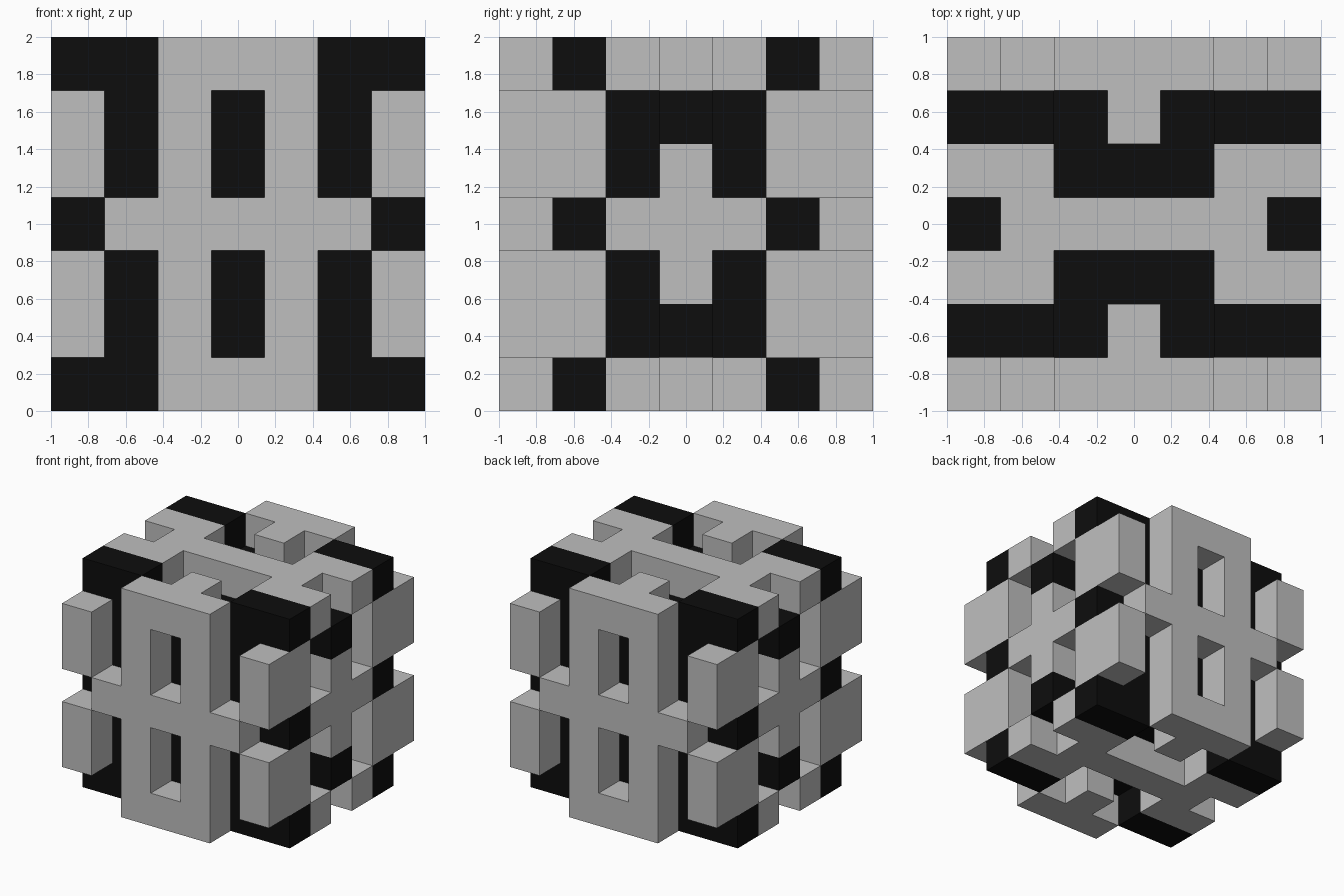
import bpy, bmesh
from mathutils import Vector

cube = bpy.data.objects.get("Cube")
if cube:
    bpy.data.objects.remove(cube, do_unlink=True)

N = 7            # cells along each side
U = 2.0 / N      # cell size


def material(name, rgb):
    m = bpy.data.materials.new(name)
    m.use_nodes = True
    col = (*rgb, 1.0)
    m.diffuse_color = col
    bsdf = next(n for n in m.node_tree.nodes if n.type == 'BSDF_PRINCIPLED')
    bsdf.inputs["Base Color"].default_value = col
    bsdf.inputs["Roughness"].default_value = 0.7
    return m


GREY = material("light grey", (0.52, 0.52, 0.52))
BLACK = material("black", (0.004, 0.004, 0.004))


def box(xs, ys, zs):
    """All cells in inclusive index ranges."""
    return {(x, y, z) for x in range(xs[0], xs[1] + 1)
            for y in range(ys[0], ys[1] + 1) for z in range(zs[0], zs[1] + 1)}


def mirror(cells, axis):
    """Reflect cells through the middle of the grid along one axis."""
    return {tuple(N - 1 - v if i == axis else v for i, v in enumerate(c)) for c in cells}


def build(name, cells, mat):
    """Closed solid made of the outer faces of a set of cells."""
    bm = bmesh.new()
    for c in cells:
        for axis in range(3):
            for side in (0, 1):
                near = list(c)
                near[axis] += 2 * side - 1
                if tuple(near) in cells:
                    continue
                a, b = (axis + 1) % 3, (axis + 2) % 3
                corners = []
                for da, db in ((0, 0), (1, 0), (1, 1), (0, 1)):
                    p = Vector(c)
                    p[axis] += side
                    p[a] += da
                    p[b] += db
                    corners.append(bm.verts.new(p * U - Vector((1, 1, 0))))
                bm.faces.new(corners if side else corners[::-1])
    bmesh.ops.remove_doubles(bm, verts=bm.verts[:], dist=1e-4)
    bmesh.ops.dissolve_limit(bm, angle_limit=0.01, verts=bm.verts[:], edges=bm.edges[:])
    bmesh.ops.recalc_face_normals(bm, faces=bm.faces[:])
    me = bpy.data.meshes.new(name)
    bm.to_mesh(me)
    bm.free()
    me.materials.append(mat)
    bpy.context.collection.objects.link(bpy.data.objects.new(name, me))


# Black core with short arms reaching out to the sides
core = box((1, 5), (1, 5), (1, 5))
arms = box((6, 6), (1, 1), (3, 3)) | box((5, 6), (1, 1), (6, 6)) | box((6, 6), (3, 3), (5, 5))
for ax in range(3):
    arms |= mirror(arms, ax)
build("core", core | arms, BLACK)

# Front and back panels: a frame with two windows, a crossbar and two stubs
panel = box((2, 4), (0, 0), (0, 6)) | box((1, 5), (0, 0), (3, 3))
panel -= box((3, 3), (0, 0), (1, 2)) | box((3, 3), (0, 0), (4, 5))
panel |= {(3, 1, 0), (3, 1, 6)}
build("front_panel", panel, GREY)
build("back_panel", mirror(panel, 1), GREY)

# Top and bottom plates: a bar with forked ends
plate = box((1, 5), (3, 3), (6, 6))
for xs in ((0, 1), (5, 6)):
    for y in (2, 4):
        plate |= box(xs, (y, y), (6, 6))
build("top_plate", plate, GREY)
build("bottom_plate", mirror(plate, 2), GREY)

# Crosses on the two sides
cross = box((6, 6), (2, 4), (3, 3)) | box((6, 6), (3, 3), (2, 4))
build("left_cross", cross, GREY)
build("right_cross", mirror(cross, 0), GREY)

# Eight blocks on the upright edges
for x, side in ((0, "right"), (6, "left")):
    for ys, end in (((0, 1), "front"), ((5, 6), "back")):
        for zs, level in (((1, 2), "lower"), ((4, 5), "upper")):
            build(f"{level}_{end}_{side}_block", box((x, x), ys, zs), GREY)
